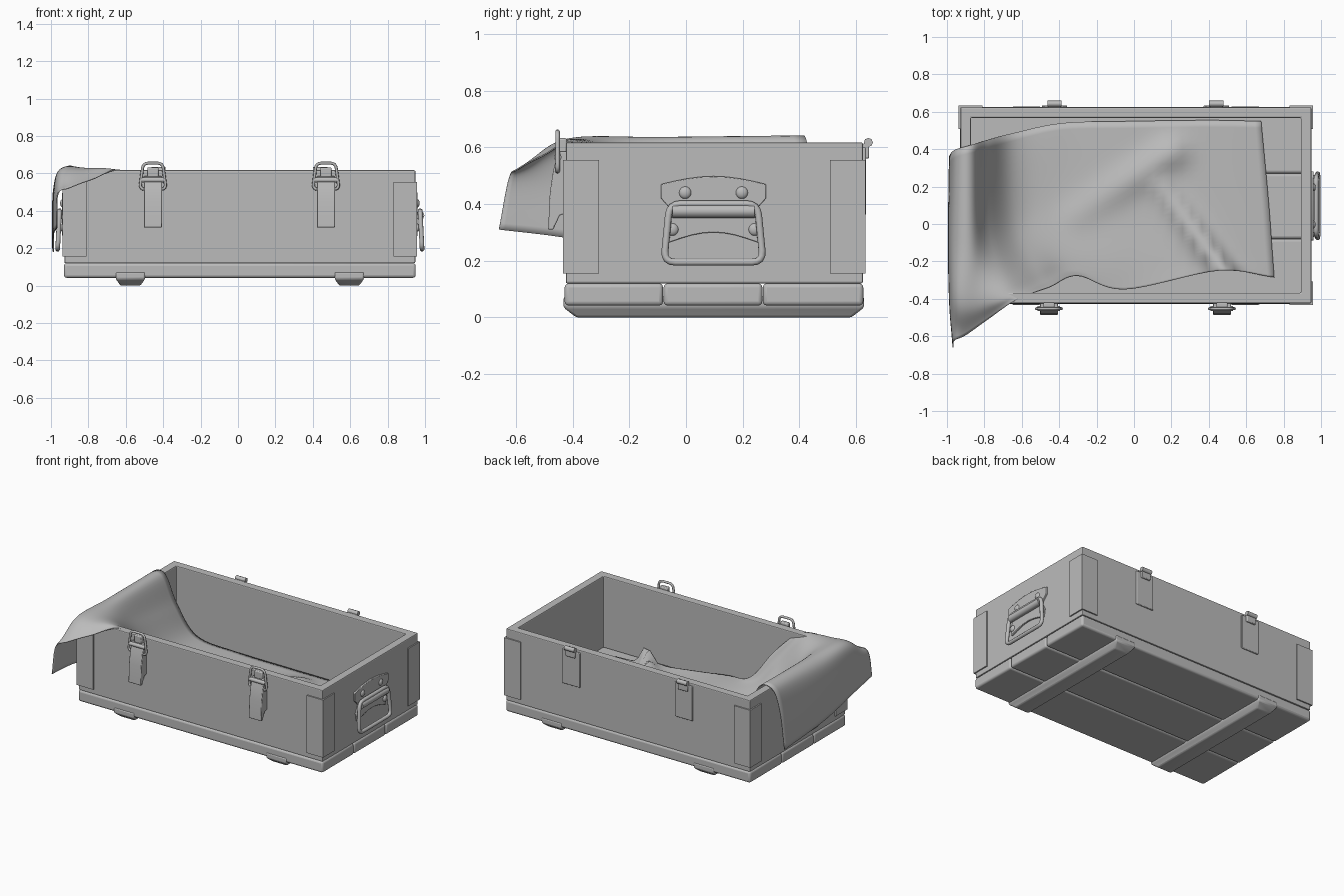
import bpy, bmesh, math
from mathutils import Vector

if "Cube" in bpy.data.objects:
    bpy.data.objects.remove(bpy.data.objects["Cube"])

GREY = (0.5, 0.5, 0.5, 1)
grey = bpy.data.materials.new("plain grey")
grey.use_nodes = True
grey.diffuse_color = GREY
grey.node_tree.nodes["Principled BSDF"].inputs["Base Color"].default_value = GREY

# outer bounds of the crate walls
X0, X1, Y0, Y1 = -0.928, 0.948, -0.424, 0.624
FLOOR, RIM = 0.12, 0.617


def finish(name, bm, bevel=0.0, segments=2, smooth=True):
    bmesh.ops.recalc_face_normals(bm, faces=bm.faces)
    mesh = bpy.data.meshes.new(name)
    bm.to_mesh(mesh)
    bm.free()
    ob = bpy.data.objects.new(name, mesh)
    bpy.context.collection.objects.link(ob)
    mesh.materials.append(grey)
    if bevel:
        mod = ob.modifiers.new("bevel", 'BEVEL')
        mod.width, mod.segments, mod.limit_method = bevel, segments, 'ANGLE'
    if smooth:
        bpy.ops.object.select_all(action='DESELECT')
        ob.select_set(True)
        bpy.context.view_layer.objects.active = ob
        bpy.ops.object.shade_smooth_by_angle(angle=math.radians(40))
    return ob


def add_box(bm, lo, hi):
    verts = bmesh.ops.create_cube(bm, size=1)["verts"]
    for v in verts:
        v.co = Vector([(a + b) / 2 + c * (b - a) for a, b, c in zip(lo, hi, v.co)])


def box(name, lo, hi, bevel=0.0, segments=2):
    bm = bmesh.new()
    add_box(bm, lo, hi)
    return finish(name, bm, bevel, segments)


def prism(name, points, offset, bevel=0.0):
    """Extrude a closed outline of 3D points along an offset."""
    bm = bmesh.new()
    face = bm.faces.new([bm.verts.new(p) for p in points])
    geom = bmesh.ops.extrude_face_region(bm, geom=[face])["geom"]
    bmesh.ops.translate(bm, vec=offset, verts=[g for g in geom if isinstance(g, bmesh.types.BMVert)])
    return finish(name, bm, bevel)


def tube(name, points, radius, cyclic=True):
    curve = bpy.data.curves.new(name, 'CURVE')
    curve.dimensions = '3D'
    curve.bevel_depth, curve.bevel_resolution, curve.use_fill_caps = radius, 2, True
    spline = curve.splines.new('POLY')
    spline.points.add(len(points) - 1)
    for sp, p in zip(spline.points, points):
        sp.co = (*p, 1)
    spline.use_cyclic_u = cyclic
    ob = bpy.data.objects.new(name, curve)
    bpy.context.collection.objects.link(ob)
    curve.materials.append(grey)
    bpy.ops.object.select_all(action='DESELECT')
    ob.select_set(True)
    bpy.context.view_layer.objects.active = ob
    bpy.ops.object.convert(target='MESH')
    bpy.ops.object.shade_smooth_by_angle(angle=math.radians(50))


def rounded(corners, r):
    """Cut each 2D corner into a short arc."""
    out = []
    n = len(corners)
    for i, c in enumerate(corners):
        c = Vector(c)
        a = c + (Vector(corners[i - 1]) - c).normalized() * r
        b = c + (Vector(corners[(i + 1) % n]) - c).normalized() * r
        for t in (0, 0.25, 0.5, 0.75, 1):
            out.append(a * (1 - t) ** 2 + c * 2 * t * (1 - t) + b * t * t)
    return out


# crate walls: an open ring thickened inwards
bm = bmesh.new()
add_box(bm, (X0, Y0, FLOOR), (X1, Y1, RIM))
bmesh.ops.delete(bm, geom=[f for f in bm.faces if abs(f.normal.z) > 0.9], context='FACES_ONLY')
walls = finish("crate_walls", bm, smooth=False)
solid = walls.modifiers.new("thickness", 'SOLIDIFY')
solid.thickness, solid.offset, solid.use_even_offset = 0.056, -1, True
edge = walls.modifiers.new("bevel", 'BEVEL')
edge.width, edge.segments = 0.006, 2

# floor planks and the two runners below
splits = [Y0 - 0.005, -0.08, 0.27, Y1 + 0.002]
for i, (a, b) in enumerate(zip(splits, splits[1:])):
    box(f"floor_plank_{i + 1}", (X0 - 0.002, a + 0.001, 0.042), (X1 + 0.002, b - 0.001, FLOOR), 0.014, 3)
for side, x in (("right", -0.575), ("left", 0.595)):
    bm = bmesh.new()
    add_box(bm, (x - 0.078, Y0 - 0.008, 0.0), (x + 0.078, Y1 + 0.004, 0.073))
    bmesh.ops.bisect_plane(bm, geom=bm.verts[:] + bm.edges[:] + bm.faces[:],
                           plane_co=(0, 0, 0.035), plane_no=(0, 0, 1))
    for v in bm.verts:
        if v.co.z < 0.01:
            v.co.x += 0.025 if v.co.x < x else -0.025
            v.co.y += 0.045 if v.co.y < 0 else -0.045
    finish(f"runner_{side}", bm, 0.008)

# corner guards wrapped around each upright edge
for end, cx, sx in (("right", X0, 1), ("left", X1, -1)):
    for face, cy, sy in (("front", Y0, 1), ("back", Y1, -1)):
        t, w = 0.009, 0.117
        outline = [(-t, -t), (w, -t), (w, 0.002), (0.002, 0.002), (0.002, w), (-t, w)]
        prism(f"corner_guard_{face}_{end}", [(cx + sx * u, cy + sy * v, 0.155) for u, v in outline],
              (0, 0, 0.4))

# front latches: curved strap, pivot and wire loop
strap = [(-0.415, 0.585), (-0.45, 0.585), (-0.468, 0.52), (-0.48, 0.44), (-0.486, 0.31),
         (-0.468, 0.31), (-0.445, 0.36), (-0.415, 0.37)]
for side, x in (("right", -0.455), ("left", 0.47)):
    prism(f"latch_strap_{side}", [(x - 0.048, y, z) for y, z in strap], (0.096, 0, 0), 0.004)
    ring = rounded([(-0.07, 0.515), (0.07, 0.515), (0.052, 0.655), (-0.052, 0.655)], 0.028)
    tube(f"latch_loop_{side}", [(x + p.x, -0.453, p.y) for p in ring], 0.008)
    tube(f"latch_pivot_{side}", [(x - 0.06, -0.452, 0.565), (x + 0.06, -0.452, 0.565)], 0.014, False)
    box(f"latch_tab_{side}", (x - 0.03, -0.452, 0.58), (x + 0.03, -0.42, 0.632), 0.006)

# back catches: thin plate with a rolled hook on top
for side, x in (("right", -0.425), ("left", 0.44)):
    box(f"catch_plate_{side}", (x - 0.068, Y1 - 0.002, 0.36), (x + 0.068, Y1 + 0.01, 0.6), 0.004)
    box(f"catch_neck_{side}", (x - 0.036, Y1, 0.56), (x + 0.036, Y1 + 0.022, 0.615), 0.005)
    tube(f"catch_hook_{side}", [(x - 0.038, 0.643, 0.617), (x + 0.038, 0.643, 0.617)], 0.016, False)

# carrying handle on each end
arch = [i / 8 for i in range(9)]
for side, wall, s in (("left", X1, 1), ("right", X0, -1)):
    cy = 0.097
    top = [(-0.185 + 0.37 * t, 0.47 + 0.028 * math.sin(math.pi * t)) for t in arch]
    low = [(0.155 - 0.31 * t, 0.265 + 0.035 * math.sin(math.pi * t)) for t in arch]
    outline = top + [(0.185, 0.42), (0.14, 0.37), (0.165, 0.32)] + low + [(-0.165, 0.32), (-0.14, 0.37), (-0.185, 0.42)]
    prism(f"handle_plate_{side}", [(wall - s * 0.002, cy + y, z) for y, z in outline], (s * 0.014, 0, 0), 0.003)
    hx = wall + s * 0.025
    tube(f"handle_barrel_{side}", [(hx, cy - 0.145, 0.375), (hx, cy + 0.145, 0.375)], 0.024, False)
    ring = rounded([(-0.155, 0.4), (0.155, 0.4), (0.175, 0.195), (-0.175, 0.195)], 0.04)
    tube(f"handle_grip_{side}", [(hx + s * (0.42 - p.y) * 0.05, cy + p.x, p.y) for p in ring], 0.013)
    bm = bmesh.new()
    for y, z in ((-0.1, 0.44), (0.1, 0.44), (-0.145, 0.31), (0.145, 0.31)):
        dome = bmesh.ops.create_uvsphere(bm, u_segments=16, v_segments=8, radius=0.022)["verts"]
        for v in dome:
            v.co = (wall + s * 0.01 + v.co.x * 0.6, cy + y + v.co.y, z + v.co.z)
    finish(f"handle_rivets_{side}", bm)

# draped cloth: rows from the front edge to the back edge, each running
# from the outer hem, over the end wall, down to the floor
rows = [
    [(-.97, -.66, .31), (-.965, -.625, .49), (-.9, -.595, .525), (-.78, -.51, .57), (-.62, -.4, .618),
     (-.45, -.335, .47), (-.3, -.275, .27), (-.05, -.35, .19), (.45, -.25, .17), (.75, -.285, .13)],
    [(-.988, -.42, .28), (-.985, -.42, .5), (-.95, -.42, .615), (-.84, -.4, .63), (-.67, -.34, .6),
     (-.51, -.27, .41), (-.36, -.2, .25), (-.03, -.2, .18), (.43, -.15, .16), (.74, -.15, .13)],
    [(-.995, -.1, .22), (-.99, -.1, .5), (-.95, -.09, .615), (-.86, -.08, .624), (-.77, -.05, .48),
     (-.63, 0, .28), (-.43, .1, .185), (0, .1, .155), (.4, .12, .15), (.72, .12, .13)],
    [(-.99, .33, .18), (-.985, .37, .45), (-.95, .4, .612), (-.86, .425, .624), (-.78, .45, .42),
     (-.65, .485, .22), (-.38, .54, .16), (0, .55, .15), (.4, .555, .145), (.68, .55, .13)],
]


def smooth_at(points, t):
    """Catmull-Rom sample, t from 0 to 1."""
    last = len(points) - 1
    i = min(int(t * last), last - 1)
    f = t * last - i
    b, c = Vector(points[i]), Vector(points[i + 1])
    a = Vector(points[i - 1]) if i else 2 * b - c
    d = Vector(points[i + 2]) if i + 2 <= last else 2 * c - b
    return b + 0.5 * f * (c - a + f * (2 * a - 5 * b + 4 * c - d + f * (3 * (b - c) + d - a)))


def fold(p, start, end, height, width):
    a, b = Vector(start), Vector(end)
    q = Vector((p.x, p.y))
    t = max(0, min(1, (q - a).dot(b - a) / (b - a).length_squared))
    return height * (0.3 + 0.7 * t) * math.exp(-((q - a.lerp(b, t)).length / width) ** 2)


NU, NV = 72, 36
bm = bmesh.new()
grid = []
for i in range(NU + 1):
    section = [smooth_at(row, i / NU) for row in rows]
    line = []
    for j in range(NV + 1):
        p = smooth_at(section, j / NV)
        if p.x > -0.5:
            p.z += fold(p, (0.15, 0.2), (0.48, -0.25), 0.12, 0.05)
            p.z += fold(p, (-0.3, 0.05), (0.2, 0.38), 0.05, 0.08)
            p.z = max(p.z, FLOOR + 0.008)
        line.append(bm.verts.new(p))
    grid.append(line)
for i in range(NU):
    for j in range(NV):
        bm.faces.new((grid[i][j], grid[i + 1][j], grid[i + 1][j + 1], grid[i][j + 1]))
cloth = finish("draped_cloth", bm, smooth=False)
cloth.data.shade_smooth()
cloth.modifiers.new("thickness", 'SOLIDIFY').thickness = 0.005
